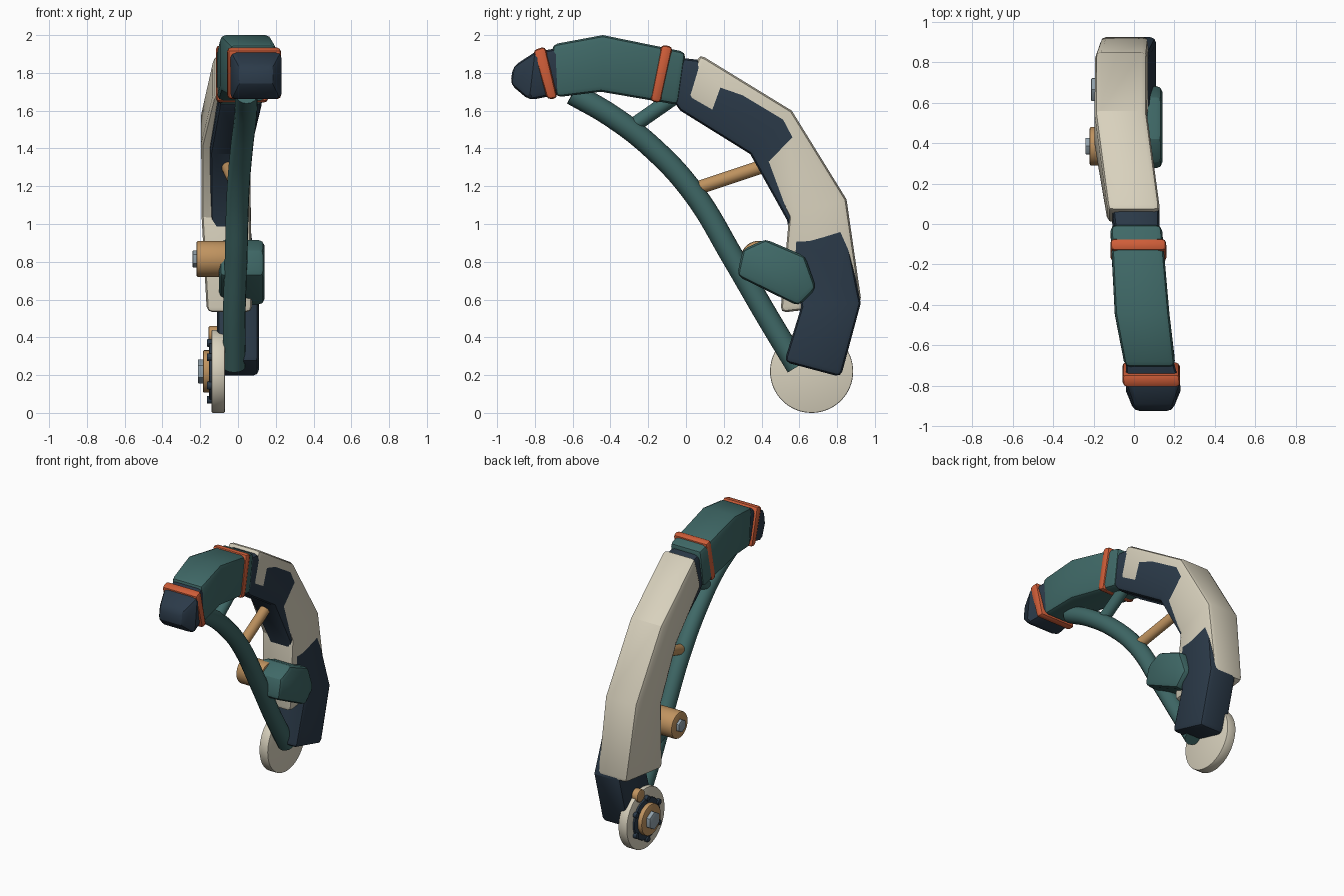
import bpy, bmesh, math
from mathutils import Vector

if "Cube" in bpy.data.objects:
    bpy.data.objects.remove(bpy.data.objects["Cube"])


def material(name, rgb):
    m = bpy.data.materials.new(name)
    m.use_nodes = True
    color = (*rgb, 1)
    m.diffuse_color = color
    node = next(n for n in m.node_tree.nodes if n.type == 'BSDF_PRINCIPLED')
    node.inputs["Base Color"].default_value = color
    node.inputs["Roughness"].default_value = 0.6
    return m


CREAM = material("cream", (0.69, 0.64, 0.51))
NAVY = material("dark navy", (0.024, 0.042, 0.066))
TEAL = material("teal", (0.05, 0.14, 0.135))
ORANGE = material("orange", (0.62, 0.11, 0.04))
GOLD = material("tan gold", (0.52, 0.29, 0.115))
STEEL = material("steel", (0.28, 0.35, 0.40))


def finish(name, bm, mat, bevel=0.0, segments=2, limit=40):
    bmesh.ops.recalc_face_normals(bm, faces=bm.faces)
    mesh = bpy.data.meshes.new(name)
    bm.to_mesh(mesh)
    bm.free()
    mesh.materials.append(mat)
    ob = bpy.data.objects.new(name, mesh)
    bpy.context.collection.objects.link(ob)
    bpy.ops.object.select_all(action='DESELECT')
    ob.select_set(True)
    bpy.context.view_layer.objects.active = ob
    if bevel:
        mod = ob.modifiers.new("soft edges", 'BEVEL')
        mod.width, mod.segments = bevel, segments
        mod.limit_method, mod.angle_limit = 'ANGLE', math.radians(limit)
        bpy.ops.object.modifier_apply(modifier=mod.name)
    bpy.ops.object.shade_smooth_by_angle(angle=math.radians(25))
    return ob


def loft(name, stations, mat, bevel):
    """Box sweep; each station is outer (y, z), inner (y, z), centre x, half width."""
    bm = bmesh.new()
    rings = []
    for (oy, oz), (iy, iz), x, w in stations:
        corners = [(x - w, oy, oz), (x + w, oy, oz), (x + w, iy, iz), (x - w, iy, iz)]
        rings.append([bm.verts.new(c) for c in corners])
    for a, b in zip(rings, rings[1:]):
        for i in range(4):
            j = (i + 1) % 4
            bm.faces.new((a[i], a[j], b[j], b[i]))
    bm.faces.new(rings[0])
    bm.faces.new(rings[-1])
    return finish(name, bm, mat, bevel)


def rod(name, start, end, radius, mat, sides=32, bevel=0.0):
    a, b = Vector(start), Vector(end)
    turn = (b - a).to_track_quat('Z', 'Y').to_matrix().to_4x4()
    turn.translation = (a + b) / 2
    bm = bmesh.new()
    bmesh.ops.create_cone(bm, cap_ends=True, segments=sides, radius1=radius,
                          radius2=radius, depth=(b - a).length, matrix=turn)
    return finish(name, bm, mat, bevel)


def disc(name, x0, x1, y, z, radius, mat, sides=40, bevel=0.006):
    return rod(name, (x0, y, z), (x1, y, z), radius, mat, sides, bevel)


# Dark core beam running from foot to nose
loft("core_beam", [
    ((0.82, 0.19), (0.52, 0.27), 0.0, 0.11),
    ((0.925, 0.58), (0.61, 0.56), 0.0, 0.11),
    ((0.82, 1.10), (0.535, 1.02), -0.045, 0.10),
    ((0.53, 1.57), (0.34, 1.37), -0.04, 0.108),
    ((0.06, 1.87), (-0.03, 1.60), 0.01, 0.115),
    ((-0.03, 1.88), (-0.08, 1.67), 0.015, 0.11),
    ((-0.40, 1.96), (-0.42, 1.74), 0.04, 0.11),
    ((-0.66, 1.935), (-0.655, 1.69), 0.075, 0.115),
    ((-0.80, 1.91), (-0.83, 1.655), 0.095, 0.135),
    ((-0.915, 1.835), (-0.93, 1.74), 0.095, 0.095),
], NAVY, 0.03)

# Cream outer shell over the back of the beam
loft("outer_shell", [
    ((0.07, 1.90), (0.0, 1.665), 0.0, 0.13),
    ((0.56, 1.60), (0.37, 1.405), -0.065, 0.13),
    ((0.85, 1.13), (0.545, 1.035), -0.063, 0.13),
    ((0.93, 0.58), (0.50, 0.53), -0.045, 0.12),
], CREAM, 0.03)

# Teal casing over the front of the beam
loft("front_casing", [
    ((0.0, 1.91), (-0.04, 1.63), 0.01, 0.127),
    ((-0.44, 2.0), (-0.45, 1.70), 0.04, 0.135),
    ((-0.71, 1.95), (-0.69, 1.67), 0.08, 0.125),
], TEAL, 0.03)

# Orange bands
loft("rear_band", [
    ((-0.07, 1.938), (-0.135, 1.64), 0.02, 0.138),
    ((-0.13, 1.95), (-0.19, 1.65), 0.023, 0.138),
], ORANGE, 0.02)
loft("front_band", [
    ((-0.745, 1.94), (-0.68, 1.665), 0.083, 0.142),
    ((-0.81, 1.92), (-0.735, 1.66), 0.088, 0.142),
], ORANGE, 0.02)

# Curved teal tube under the arch
path = [(0.045, -0.60, 1.69), (0.04, -0.40, 1.575), (0.02, -0.18, 1.405),
        (0.0, 0.04, 1.165), (-0.01, 0.25, 0.82), (-0.02, 0.43, 0.51), (-0.02, 0.59, 0.245)]
curve = bpy.data.curves.new("inner_tube", 'CURVE')
curve.dimensions = '3D'
curve.bevel_depth, curve.bevel_resolution = 0.06, 6
curve.resolution_u, curve.use_fill_caps = 8, True
spline = curve.splines.new('BEZIER')
spline.bezier_points.add(len(path) - 1)
for point, co in zip(spline.bezier_points, path):
    point.co = co
    point.handle_left_type = point.handle_right_type = 'AUTO'
curve.materials.append(TEAL)
tube = bpy.data.objects.new("inner_tube", curve)
bpy.context.collection.objects.link(tube)
bpy.ops.object.select_all(action='DESELECT')
tube.select_set(True)
bpy.context.view_layer.objects.active = tube
bpy.ops.object.convert(target='MESH')
bpy.ops.object.shade_smooth_by_angle(angle=math.radians(40))

# Braces between tube and beam
rod("upper_brace", (0.03, -0.28, 1.52), (0.02, 0.0, 1.715), 0.04, TEAL)
rod("middle_brace", (0.0, 0.06, 1.19), (-0.06, 0.45, 1.32), 0.036, GOLD)

# Teal pad block on the lower tube
bm = bmesh.new()
outline = [(0.27, 0.725), (0.30, 0.865), (0.42, 0.92), (0.63, 0.83), (0.69, 0.66), (0.595, 0.565)]
face = bm.faces.new([bm.verts.new((-0.10, y, z)) for y, z in outline])
extruded = bmesh.ops.extrude_face_region(bm, geom=[face])
bmesh.ops.translate(bm, vec=(0.24, 0, 0),
                    verts=[v for v in extruded["geom"] if isinstance(v, bmesh.types.BMVert)])
finish("side_pad", bm, TEAL, 0.03)

# Side knob with its bolt
disc("knob", -0.22, -0.02, 0.385, 0.815, 0.096, GOLD, bevel=0.01)
disc("knob_bolt", -0.24, -0.21, 0.385, 0.815, 0.047, STEEL, 6, 0.004)

# Wheel with hub stack and ring of studs
WY, WZ = 0.665, 0.22
disc("wheel", -0.14, -0.07, WY, WZ, 0.22, CREAM, 64)
disc("hub_ring", -0.153, -0.13, WY, WZ, 0.15, NAVY, bevel=0.004)
disc("hub_cap", -0.185, -0.14, WY, WZ, 0.112, GOLD)
disc("hub_bolt", -0.212, -0.17, WY, WZ, 0.065, STEEL, 6, 0.004)
for i in range(6):
    a = math.radians(90 + 60 * i)
    disc(f"hub_stud_{i + 1}", -0.165, -0.13, WY + 0.15 * math.cos(a),
         WZ + 0.15 * math.sin(a), 0.02, NAVY, 12, 0.003)

# Small link pin above the wheel
disc("link_pin", -0.155, -0.05, 0.74, 0.415, 0.045, GOLD, 24)
